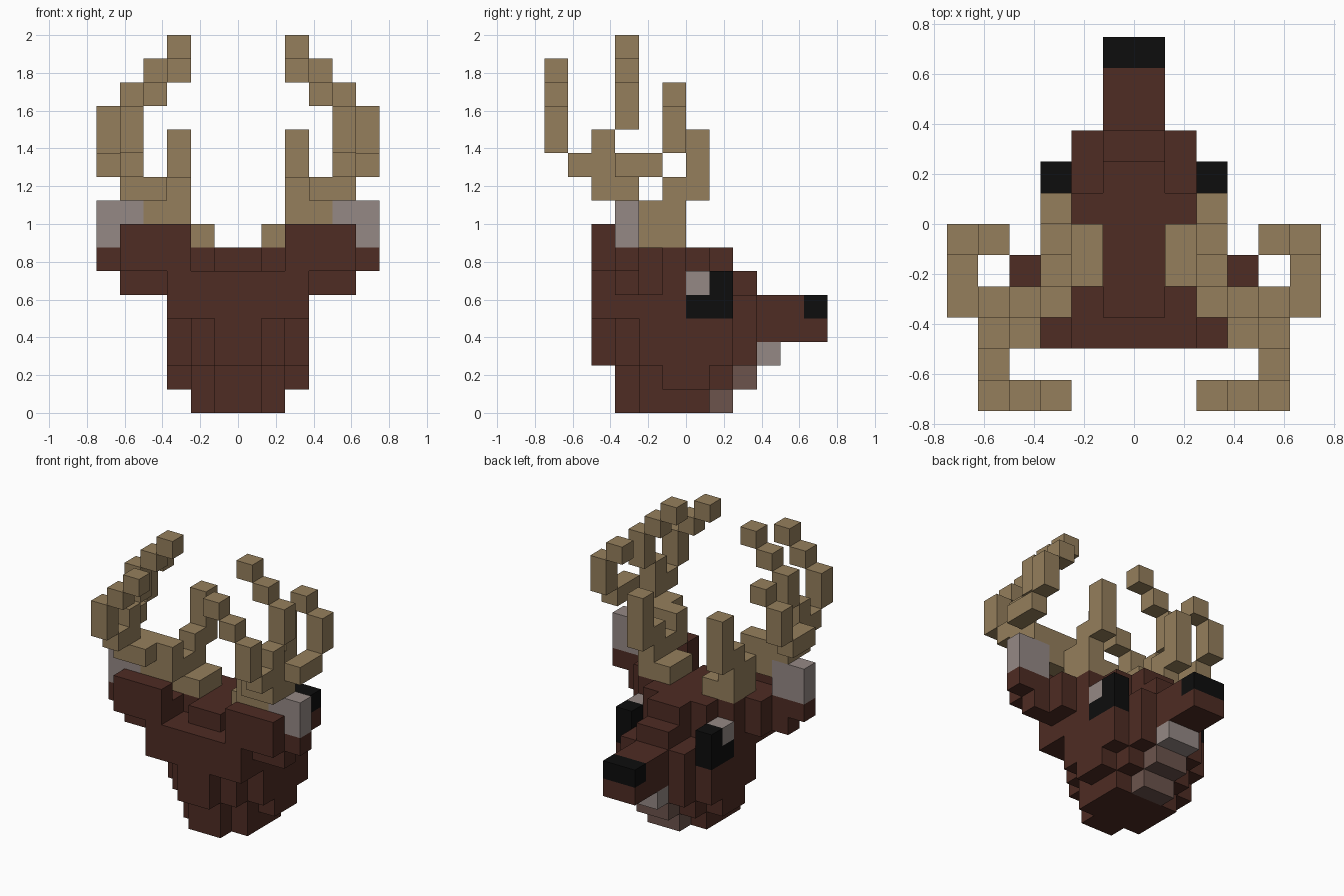
import bpy
import bmesh
from mathutils import Vector

cube = bpy.data.objects.get("Cube")
if cube:
    bpy.data.objects.remove(cube, do_unlink=True)

UNIT = 0.125  # edge of one block


def material(name, rgb):
    mat = bpy.data.materials.new(name)
    mat.use_nodes = True
    color = (*rgb, 1.0)
    mat.diffuse_color = color
    mat.node_tree.nodes["Principled BSDF"].inputs["Base Color"].default_value = color
    return mat


fur = material("brown fur", (0.077, 0.025, 0.017))
horn = material("tan antler", (0.30, 0.212, 0.107))
pale = material("pale grey fur", (0.30, 0.25, 0.235))
throat_fur = material("dusty brown fur", (0.15, 0.088, 0.073))
black = material("black", (0.004, 0.004, 0.004))


def fill(boxes):
    """Block cells covered by boxes given as (x0, x1, y0, y1, z0, z1)."""
    return {(x, y, z)
            for x0, x1, y0, y1, z0, z1 in boxes
            for x in range(x0, x1)
            for y in range(y0, y1)
            for z in range(z0, z1)}


def mirrored(cells):
    return {(-x - 1, y, z) for x, y, z in cells}


def build(name, cells, mat):
    """Make a blocky shell around the cells, leaving out inner faces."""
    bm = bmesh.new()
    for cell in sorted(cells):
        center = Vector(cell) + Vector((0.5, 0.5, 0.5))
        for axis in range(3):
            for side in (-1, 1):
                neighbour = list(cell)
                neighbour[axis] += side
                if tuple(neighbour) in cells:
                    continue
                normal, u, v = Vector(), Vector(), Vector()
                normal[axis] = side * 0.5
                u[(axis + 1) % 3] = 0.5
                v[(axis + 2) % 3] = 0.5 * side
                corners = (-u - v, u - v, u + v, v - u)
                bm.faces.new([bm.verts.new((center + normal + c) * UNIT) for c in corners])
    bmesh.ops.remove_doubles(bm, verts=bm.verts[:], dist=0.001)
    bmesh.ops.dissolve_limit(bm, angle_limit=0.01, verts=bm.verts[:], edges=bm.edges[:])
    mesh = bpy.data.meshes.new(name)
    bm.to_mesh(mesh)
    bm.free()
    mesh.materials.append(mat)
    bpy.context.collection.objects.link(bpy.data.objects.new(name, mesh))


def symmetric(name, boxes, mat):
    """One object spanning the middle, from its +x half."""
    cells = fill(boxes)
    build(name, cells | mirrored(cells), mat)


def pair(name, boxes, mat):
    """Separate left and right objects."""
    cells = fill(boxes)
    build("left_" + name, cells, mat)
    build("right_" + name, mirrored(cells), mat)


# Head, layer by layer from the neck up
symmetric("head", [
    (0, 1, -3, 1, 0, 1), (0, 2, -2, 1, 0, 1),      # neck stump
    (0, 1, -3, 2, 1, 2), (0, 2, -2, 2, 1, 2), (0, 3, -1, 1, 1, 2),
    (0, 1, -4, 3, 2, 4), (0, 2, -3, 3, 2, 4), (0, 3, -2, 2, 2, 4),  # jaw
    (0, 3, -4, 0, 4, 6), (0, 2, 0, 3, 4, 5),       # cheeks
    (0, 2, 0, 1, 5, 6), (0, 1, 1, 3, 5, 6),        # brow
    (0, 1, -3, 2, 6, 7), (0, 2, -2, 1, 6, 7),      # crown
], fur)

# Muzzle and nose
symmetric("muzzle", [(0, 1, 3, 6, 3, 4), (0, 1, 3, 5, 4, 5)], fur)
symmetric("nose", [(0, 1, 5, 6, 4, 5)], black)

# Chin and throat patches
symmetric("chin", [(0, 1, 3, 4, 2, 3)], pale)
symmetric("throat", [(0, 1, 1, 2, 0, 1), (0, 1, 2, 3, 1, 2)], throat_fur)

# Eyes with highlights
pair("eye", [(2, 3, 0, 2, 4, 5), (2, 3, 1, 2, 5, 6)], black)
pair("eye_highlight", [(2, 3, 0, 1, 5, 6)], pale)

# Ears
pair("ear", [
    (2, 5, -4, -3, 6, 8),
    (2, 6, -3, -2, 6, 7), (3, 5, -3, -2, 5, 6),
    (2, 4, -2, -1, 5, 7), (2, 3, -1, 0, 6, 7),
], fur)
pair("ear_lining", [(4, 6, -3, -2, 7, 9)], pale)

# Antlers
pair("antler", [
    (1, 3, -2, 0, 7, 8), (2, 3, -2, 0, 8, 9), (2, 4, -3, -2, 8, 9),  # root
    (2, 3, -1, 1, 9, 10), (2, 3, 0, 1, 10, 12),                      # brow tine
    (2, 5, -3, -2, 9, 10), (3, 5, -4, -3, 9, 10),                    # beam
    (5, 6, -3, -1, 10, 11), (5, 6, -1, 0, 11, 13), (4, 5, -1, 0, 13, 14),  # outer tine
    (4, 5, -5, -3, 10, 11), (4, 5, -4, -3, 11, 12),                  # fork
], horn)
pair("middle_tine", [
    (4, 5, -3, -2, 12, 14), (3, 4, -3, -2, 14, 15), (2, 3, -3, -2, 15, 16),
], horn)
pair("rear_tine", [
    (4, 5, -6, -5, 11, 13), (3, 4, -6, -5, 13, 14), (2, 3, -6, -5, 14, 15),
], horn)
